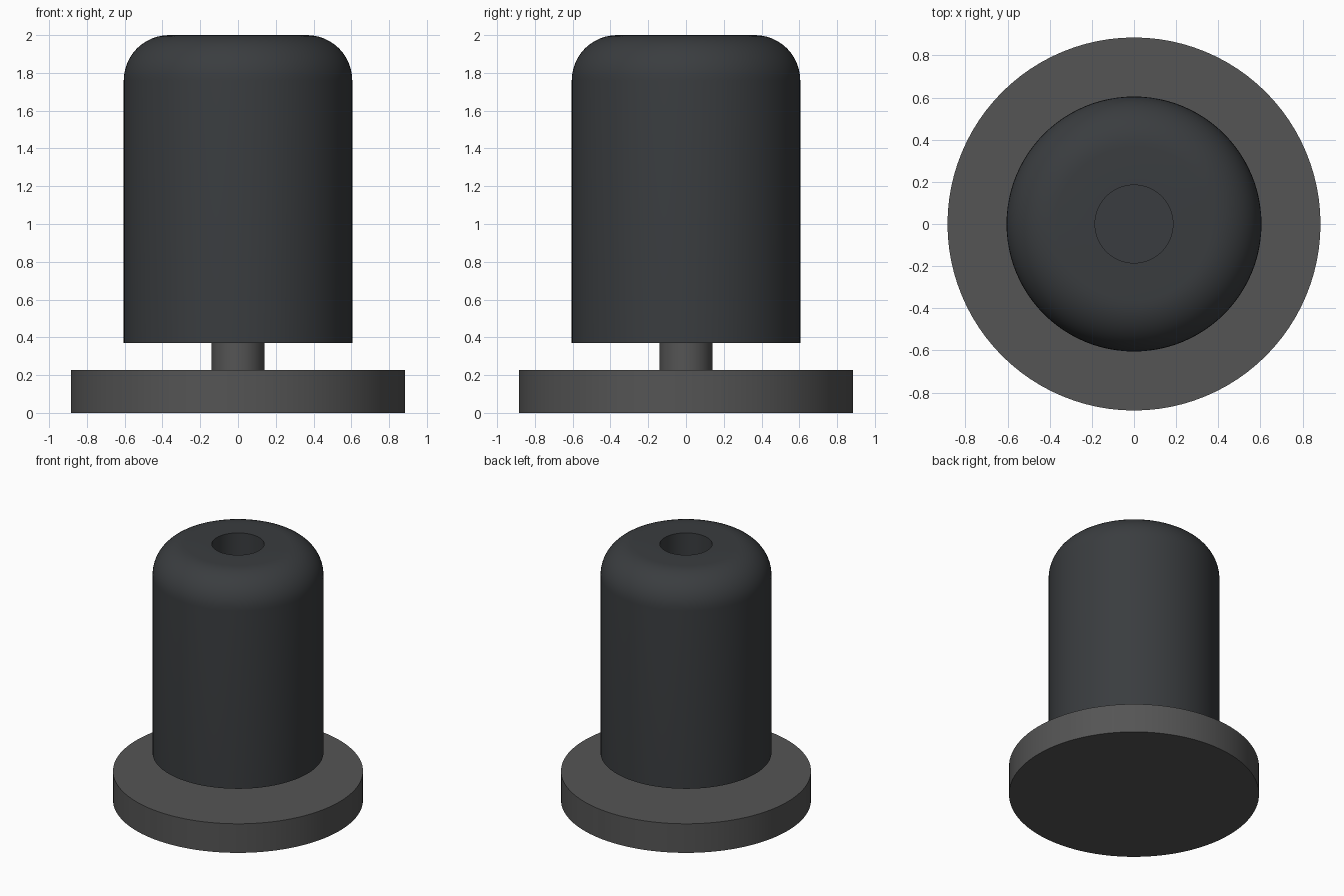
import bpy, bmesh
from math import sin, cos, pi, radians

if "Cube" in bpy.data.objects:
    bpy.data.objects.remove(bpy.data.objects["Cube"])

def material(name, rgb):
    m = bpy.data.materials.new(name)
    m.diffuse_color = (*rgb, 1)
    m.use_nodes = True
    m.node_tree.nodes["Principled BSDF"].inputs["Base Color"].default_value = m.diffuse_color
    return m

def lathe(name, profile, mat, segments=96):
    """Spin an (r, z) profile that starts and ends on the z axis."""
    bm = bmesh.new()
    verts = [bm.verts.new((r, 0, z)) for r, z in profile]
    edges = [bm.edges.new(p) for p in zip(verts, verts[1:])]
    bmesh.ops.spin(bm, geom=verts + edges, cent=(0, 0, 0), axis=(0, 0, 1),
                   angle=2 * pi, steps=segments)
    bmesh.ops.remove_doubles(bm, verts=bm.verts, dist=1e-4)
    bmesh.ops.recalc_face_normals(bm, faces=bm.faces)
    me = bpy.data.meshes.new(name)
    bm.to_mesh(me)
    bm.free()
    ob = bpy.data.objects.new(name, me)
    bpy.context.collection.objects.link(ob)
    me.materials.append(mat)
    bpy.ops.object.select_all(action='DESELECT')
    ob.select_set(True)
    bpy.context.view_layer.objects.active = ob
    bpy.ops.object.shade_smooth_by_angle(angle=radians(30))
    return ob

rubber = material("dark_rubber", (0.042, 0.046, 0.050))
metal = material("dark_metal", (0.09, 0.09, 0.09))

# Foot plate with the narrow neck rising into the body
lathe("base_and_neck", [(0, 0), (0.885, 0), (0.885, 0.227), (0.14, 0.227),
                        (0.14, 0.37), (0, 0.37)], metal)

# Rounded body with a blind hole in the top
R, fillet, top, hole, floor = 0.605, 0.24, 2.0, 0.185, 1.2
arc = [(R - fillet + fillet * cos(a), top - fillet + fillet * sin(a))
       for a in (i * pi / 24 for i in range(13))]
lathe("body", [(0, 0.37), (R, 0.37), *arc, (hole, top), (hole, floor), (0, floor)], rubber)
